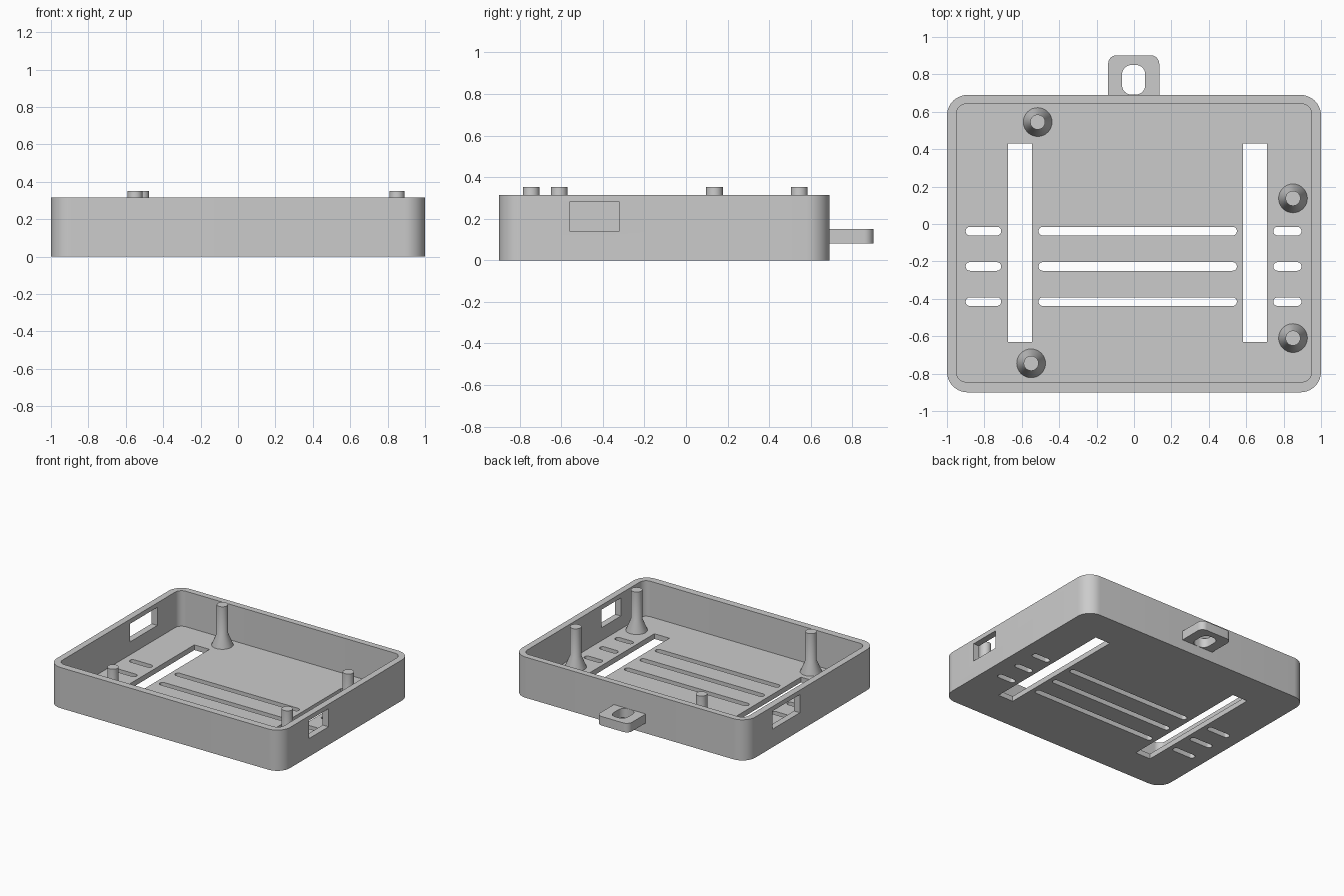
import bpy, bmesh
from math import sin, cos, pi, radians

cube = bpy.data.objects.get("Cube")
if cube:
    bpy.data.objects.remove(cube, do_unlink=True)

grey = bpy.data.materials.new("plain_grey")
grey.use_nodes = True
GREY = (0.6, 0.6, 0.6, 1)
grey.diffuse_color = GREY
grey.node_tree.nodes["Principled BSDF"].inputs["Base Color"].default_value = GREY


def finish(name, bm):
    bmesh.ops.recalc_face_normals(bm, faces=bm.faces)
    mesh = bpy.data.meshes.new(name)
    bm.to_mesh(mesh)
    bm.free()
    mesh.materials.append(grey)
    obj = bpy.data.objects.new(name, mesh)
    bpy.context.collection.objects.link(obj)
    return obj


def select(obj):
    bpy.ops.object.select_all(action='DESELECT')
    obj.select_set(True)
    bpy.context.view_layer.objects.active = obj


def prism(name, x, y, z, front_r=0.0, back_r=None, steps=10):
    """Upright block with rounded vertical corners; x, y, z are ranges."""
    back_r = front_r if back_r is None else back_r
    corners = [(x[1], y[1], -1, -1, back_r), (x[0], y[1], 1, -1, back_r),
               (x[0], y[0], 1, 1, front_r), (x[1], y[0], -1, 1, front_r)]
    bm = bmesh.new()
    ring = []
    for i, (cx, cy, sx, sy, r) in enumerate(corners):
        for k in range(steps + 1 if r else 1):
            a = (i + k / steps) * pi / 2
            px = cx + sx * r + r * cos(a)
            py = cy + sy * r + r * sin(a)
            ring.append(bm.verts.new((px, py, z[0])))
    face = bm.faces.new(ring)
    ext = bmesh.ops.extrude_face_region(bm, geom=[face])
    top = [v for v in ext["geom"] if isinstance(v, bmesh.types.BMVert)]
    bmesh.ops.translate(bm, verts=top, vec=(0, 0, z[1] - z[0]))
    return finish(name, bm)


def cut(target, *args, **kw):
    """Subtract a rounded block from the target."""
    cutter = prism("cutter", *args, **kw)
    cutter.hide_render = True
    select(target)
    mod = target.modifiers.new("cut", 'BOOLEAN')
    mod.operation = 'DIFFERENCE'
    mod.solver = 'EXACT'
    mod.object = cutter
    bpy.ops.object.modifier_apply(modifier=mod.name)
    bpy.data.objects.remove(cutter, do_unlink=True)


def smooth(obj):
    select(obj)
    bpy.ops.object.shade_smooth_by_angle(angle=radians(25))


FLOOR, RIM, POST_TOP = 0.04, 0.315, 0.352
THROUGH = (-0.1, 0.1)

# Open tray with a rounded outline
tray = prism("tray", (-1, 1), (-0.9, 0.69), (0, RIM), 0.11)
cut(tray, (-0.95, 0.95), (-0.845, 0.642), (FLOOR, 0.5), 0.055)

# Long strap slots
for x in ((-0.675, -0.545), (0.583, 0.712)):
    cut(tray, x, (-0.63, 0.43), THROUGH)

# Rows of rounded vents
for y in (-0.038, -0.227, -0.415):
    for x in ((-0.9, -0.71), (-0.51, 0.55), (0.745, 0.895)):
        cut(tray, x, (y - 0.023, y + 0.023), THROUGH, 0.0225, steps=6)

# Port windows in the side walls
cut(tray, (0.9, 1.1), (-0.56, -0.32), (0.14, 0.28))
cut(tray, (-1.1, -0.9), (0.035, 0.37), (0.14, 0.28))
smooth(tray)

# Hanging loop at the back
loop = prism("hanging_loop", (-0.138, 0.135), (0.66, 0.902), (0.08, 0.15), 0, 0.045)
cut(loop, (-0.064, 0.06), (0.692, 0.85), (0, 0.3), 0.05)
smooth(loop)


# Mounting posts with flared feet
def post(name, x, y, sides=32):
    bm = bmesh.new()
    profile = [(0.077, FLOOR - 0.01), (0.077, FLOOR), (0.04, 0.13), (0.04, POST_TOP)]
    rings = [[bm.verts.new((x + r * cos(2 * pi * i / sides), y + r * sin(2 * pi * i / sides), z))
              for i in range(sides)] for r, z in profile]
    for low, high in zip(rings, rings[1:]):
        for i in range(sides):
            j = (i + 1) % sides
            bm.faces.new((low[i], low[j], high[j], high[i]))
    bm.faces.new(rings[0])
    bm.faces.new(rings[-1])
    smooth(finish(name, bm))


post("back_right_post", -0.515, 0.545)
post("back_left_post", 0.85, 0.137)
post("front_left_post", 0.85, -0.61)
post("front_right_post", -0.55, -0.745)
